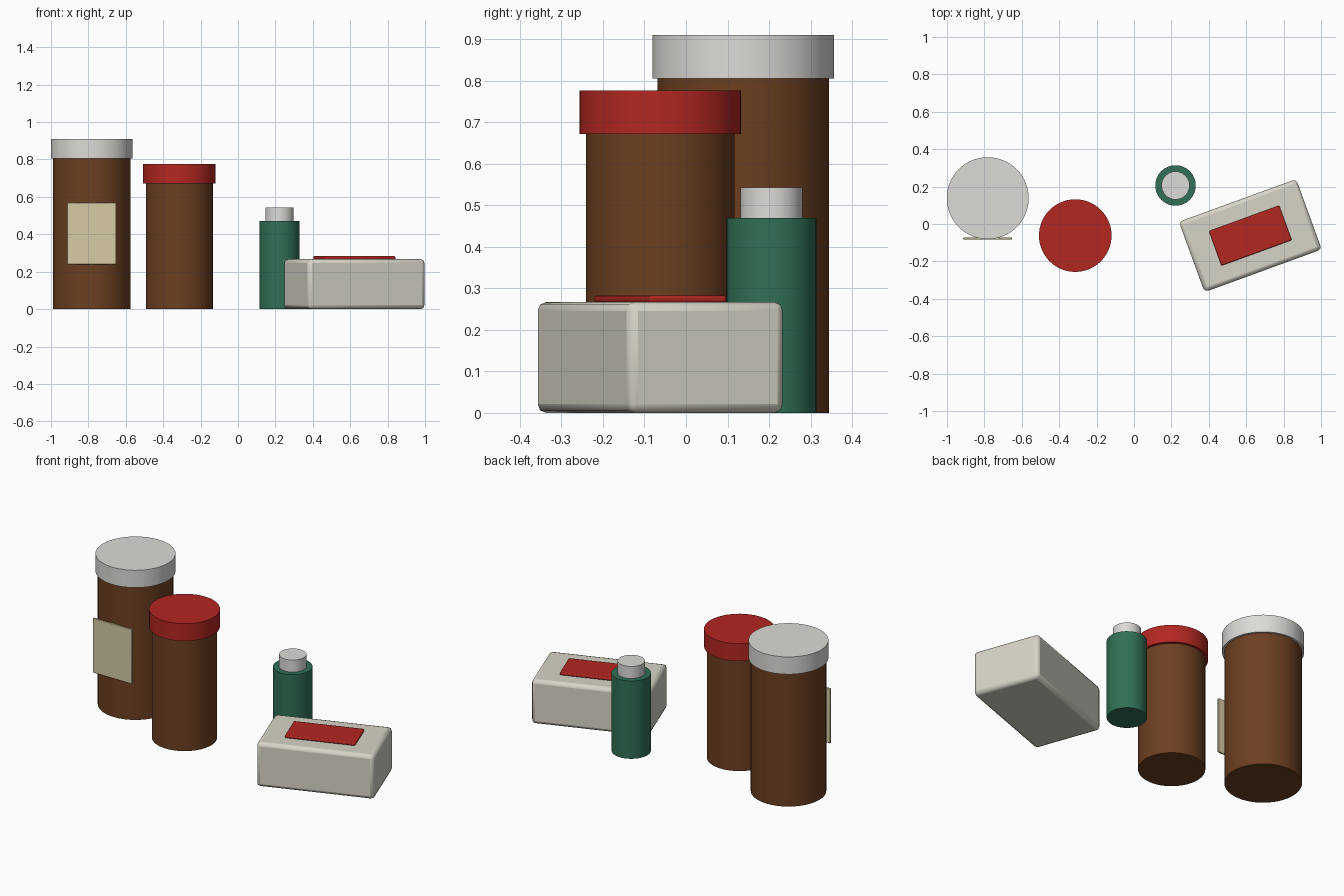
import bpy, math

if "Cube" in bpy.data.objects:
    bpy.data.objects.remove(bpy.data.objects["Cube"])


def material(name, rgb):
    m = bpy.data.materials.new(name)
    m.diffuse_color = (*rgb, 1)
    m.use_nodes = True
    m.node_tree.nodes["Principled BSDF"].inputs["Base Color"].default_value = m.diffuse_color
    return m


AMBER = material("amber", (0.15, 0.05, 0.015))
RED = material("red", (0.45, 0.02, 0.015))
GREEN = material("green", (0.03, 0.16, 0.09))
WHITE = material("white", (0.72, 0.71, 0.68))
CARD = material("card", (0.68, 0.66, 0.57))
PAPER = material("paper", (0.68, 0.60, 0.38))


def finish(name, mat):
    ob = bpy.context.object
    ob.name = name
    ob.data.materials.append(mat)
    bpy.ops.object.shade_smooth_by_angle(angle=math.radians(30))
    return ob


def cylinder(name, x, y, r, z0, z1, mat):
    bpy.ops.mesh.primitive_cylinder_add(vertices=64, radius=r, depth=z1 - z0,
                                        location=(x, y, (z0 + z1) / 2))
    return finish(name, mat)


def box(name, centre, size, bevel, mat, angle=0):
    bpy.ops.mesh.primitive_cube_add(size=1, location=centre)
    bpy.context.object.scale = size
    bpy.ops.object.transform_apply(location=False, rotation=False, scale=True)
    bpy.context.object.rotation_euler.z = math.radians(angle)
    ob = finish(name, mat)
    mod = ob.modifiers.new("rounded_edges", "BEVEL")
    mod.width, mod.segments = bevel, 2
    # smooth all faces so the bevel shades as a soft edge
    for p in ob.data.polygons:
        p.use_smooth = True
    return ob


# bottles: name, x, y, body radius, body top, cap radius, cap top, colours
for name, x, y, r, top, cap_r, cap_top, body_mat, cap_mat in (
        ("large_bottle", -0.782, 0.138, 0.207, 0.805, 0.219, 0.91, AMBER, WHITE),
        ("medium_bottle", -0.314, -0.062, 0.179, 0.672, 0.194, 0.777, AMBER, RED),
        ("small_bottle", 0.222, 0.206, 0.108, 0.47, 0.075, 0.543, GREEN, WHITE)):
    cylinder(name + "_body", x, y, r, 0, top, body_mat)
    cylinder(name + "_cap", x, y, cap_r, top, cap_top, cap_mat)

# flat label standing in front of the large bottle
box("bottle_label", (-0.782, -0.078, 0.404), (0.262, 0.012, 0.33), 0.003, PAPER)

# carton lying at an angle, with a raised panel on top
box("carton", (0.622, -0.062, 0.1335), (0.667, 0.40, 0.267), 0.021, CARD, 20)
box("carton_panel", (0.622, -0.062, 0.274), (0.40, 0.197, 0.018), 0.006, RED, 20)
